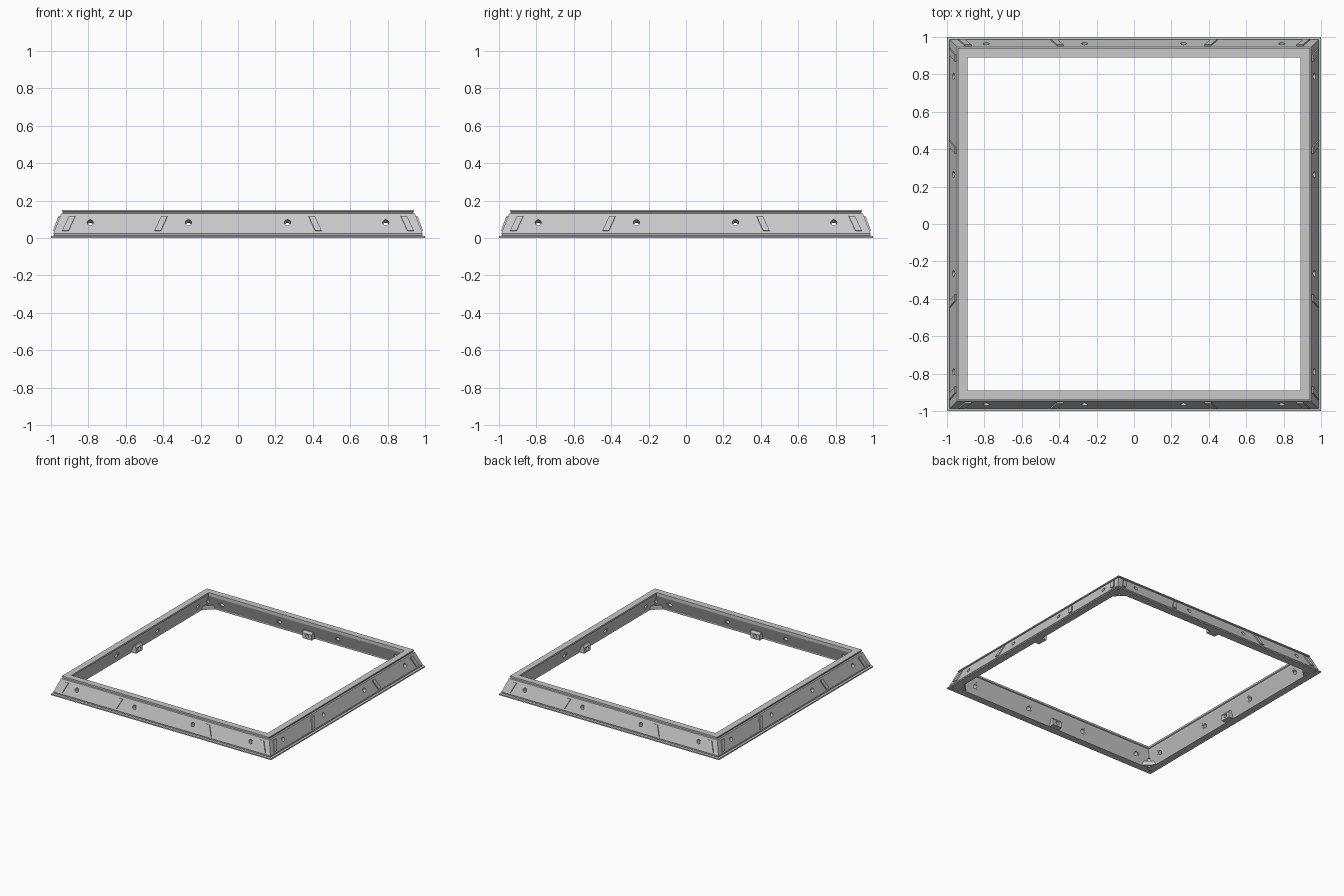
import bpy, bmesh, math
from mathutils import Vector, Matrix

if "Cube" in bpy.data.objects:
    bpy.data.objects.remove(bpy.data.objects["Cube"])

steel = bpy.data.materials.new("steel_grey")
steel.diffuse_color = (0.58, 0.58, 0.58, 1)
steel.use_nodes = True
steel.node_tree.nodes["Principled BSDF"].inputs["Base Color"].default_value = steel.diffuse_color

# Outer wall slope in (outward, up) terms
R0, Z0, R1, Z1 = 0.987, 0.025, 0.946, 0.13
L = math.hypot(R0 - R1, Z1 - Z0)
NR, NZ = (Z1 - Z0) / L, (R0 - R1) / L


def turn(k):
    return Matrix.Rotation(k * math.pi / 2, 3, 'Z')


def on_wall(u, z, d, k):
    """Point at u along side k, height z on the outer slope, offset d along its normal."""
    r = R0 + (R1 - R0) * (z - Z0) / (Z1 - Z0)
    return turn(k) @ Vector((u, -(r + NR * d), z + NZ * d))


def loft(bm, loops, closed=False):
    """Join equal rings of points into a solid."""
    rings = [[bm.verts.new(p) for p in lp] for lp in loops]
    n = len(rings[0])
    pairs = list(zip(rings, rings[1:]))
    if closed:
        pairs.append((rings[-1], rings[0]))
    else:
        bm.faces.new(rings[0])
        bm.faces.new(rings[-1][::-1])
    for a, b in pairs:
        for i in range(n):
            j = (i + 1) % n
            bm.faces.new((a[i], a[j], b[j], b[i]))


def ring(centre, rad, a_dir, b_dir, seg=12):
    return [centre + rad * (math.cos(a) * a_dir + math.sin(a) * b_dir)
            for a in (2 * math.pi * i / seg for i in range(seg))]


def make(name, bm):
    bmesh.ops.recalc_face_normals(bm, faces=bm.faces[:])
    me = bpy.data.meshes.new(name)
    bm.to_mesh(me)
    bm.free()
    me.materials.append(steel)
    ob = bpy.data.objects.new(name, me)
    bpy.context.collection.objects.link(ob)
    return ob


# Frame: one thick sloped rail section carried round four mitred corners
section = [(1.0, 0), (1.0, 0.01), (0.985, 0.013), (0.985, 0.02), (R0, Z0),
           (R1, Z1), (0.936, 0.133), (0.936, 0.14), (0.942, 0.142), (0.942, 0.15),
           (0.89, 0.15), (0.89, 0.136), (0.897, 0.132), (0.897, 0.12),
           (0.939, 0.01), (0.939, 0)]
bm = bmesh.new()
loft(bm, [[turn(k) @ Vector((r, -r, z)) for r, z in section] for k in range(4)], True)
frame = make("frame", bm)

# Cutters: stepped bolt holes, bracket holes, small corner screw holes
X, Y, Z = Vector((1, 0, 0)), Vector((0, 1, 0)), Vector((0, 0, 1))
bm = bmesh.new()
for k in range(4):
    t = turn(k)
    for u in (-0.79, -0.265, 0.265, 0.79):
        loft(bm, [ring(on_wall(u, 0.083, d, k), rad, t @ X, t @ Vector((0, NZ, NR)))
                  for rad, d in ((0.017, 0.02), (0.017, -0.048), (0.028, -0.048), (0.028, -0.09))])
    loft(bm, [ring(t @ Vector((0, y, 0.028)), 0.015, t @ X, Z) for y in (-0.87, -0.925)])
    loft(bm, [ring(t @ Vector((0.916, -0.916, z)), 0.011, X, Y) for z in (-0.02, 0.07)])
    loft(bm, [ring(t @ Vector((0.967, -0.967, z)), 0.009, X, Y) for z in (-0.02, 0.006)])
cutter = make("cutter", bm)
cutter.hide_render = True

# Middle brackets and corner gussets on the inside
wedge = [(0.897, 0.001), (0.897, 0.045), (0.91, 0.062), (0.94, 0.062), (0.95, 0.001)]
bm = bmesh.new()
for k in range(4):
    loft(bm, [[turn(k) @ Vector((u, -r, z)) for r, z in wedge] for u in (-0.042, 0.042)])
    tri = [(0.955, -0.955), (0.955, -0.85), (0.85, -0.955)]
    loft(bm, [[turn(k) @ Vector((x, y, z)) for x, y in tri] for z in (0.001, 0.035)])
brackets = make("brackets", bm)

# Cut both parts, then drop the cutter
for ob in (frame, brackets):
    mod = ob.modifiers.new("cut", 'BOOLEAN')
    mod.operation = 'DIFFERENCE'
    mod.solver = 'EXACT'
    mod.object = cutter
    bpy.context.view_layer.update()
    dg = bpy.context.evaluated_depsgraph_get()
    cut = bpy.data.meshes.new_from_object(ob.evaluated_get(dg))
    ob.modifiers.clear()
    ob.data = cut
bpy.data.objects.remove(cutter)

# Raised slanted ribs on the outer slope
bm = bmesh.new()
for k in range(4):
    for s in (-1, 1):
        for u in (0.377, 0.87):
            quad = [(u + 0.07, 0.037), (u + 0.036, 0.037), (u, 0.115), (u + 0.034, 0.115)]
            loft(bm, [[on_wall(s * a, z, d, k) for a, z in quad] for d in (-0.003, 0.008)])
make("slanted_ribs", bm)
